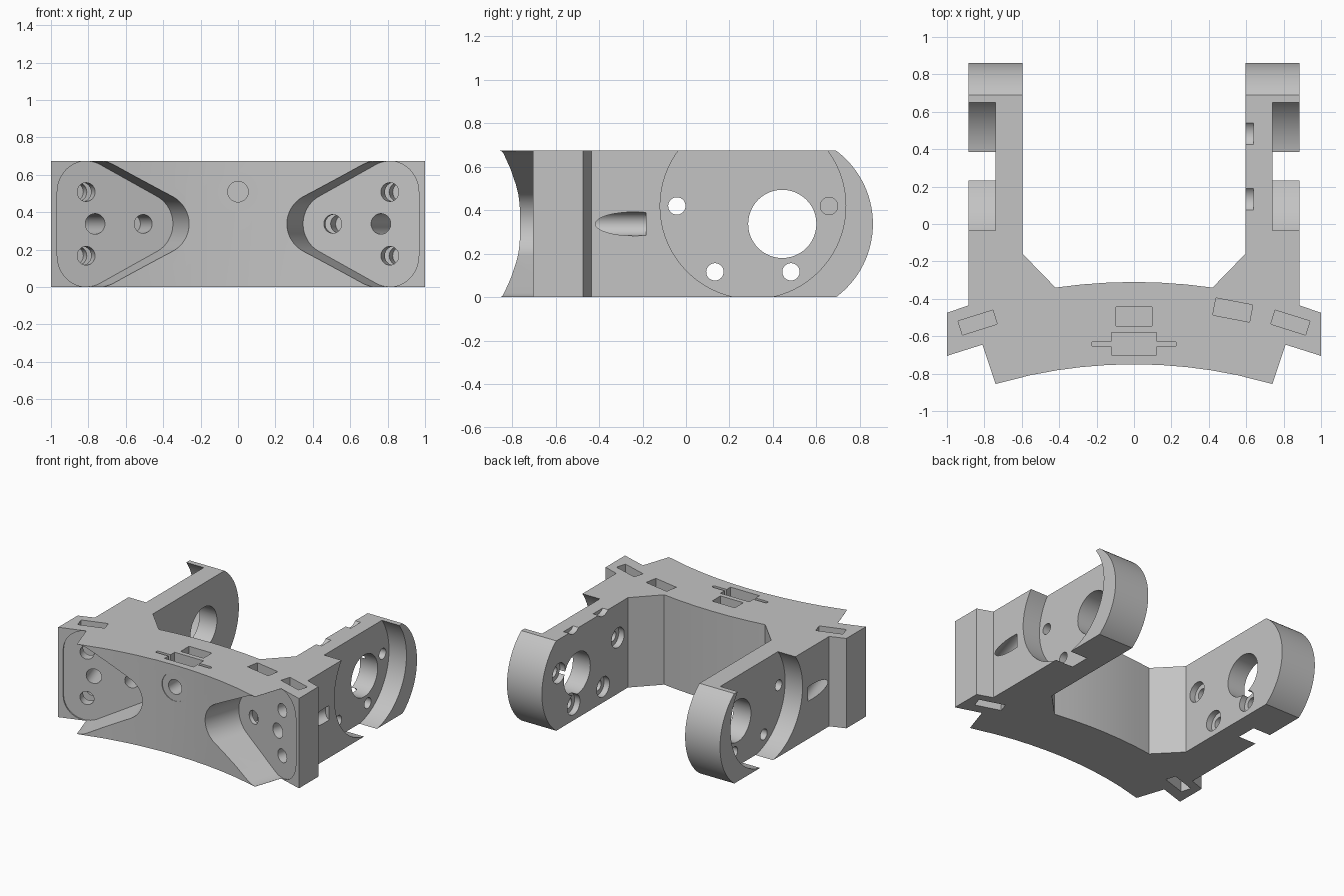
import bpy, bmesh
from math import cos, sin, pi, radians, sqrt
from mathutils import Matrix, Vector

cube = bpy.data.objects.get("Cube")
if cube:
    bpy.data.objects.remove(cube, do_unlink=True)

HEIGHT = 0.675
MID = HEIGHT / 2
TILT = radians(17.5)

grey = bpy.data.materials.new("light_grey")
grey.use_nodes = True
grey.diffuse_color = (0.55, 0.55, 0.55, 1)
grey.node_tree.nodes["Principled BSDF"].inputs["Base Color"].default_value = grey.diffuse_color


def arc(cx, cy, r, a0, a1, n):
    return [(cx + r * cos(radians(a0 + (a1 - a0) * i / n)),
             cy + r * sin(radians(a0 + (a1 - a0) * i / n))) for i in range(n + 1)]


def circle(cx, cy, r, n=48):
    return arc(cx, cy, r, 0, 360, n)[:-1]


def box(w, h, cx=0, cy=0):
    return [(cx + i * w / 2, cy + j * h / 2) for i, j in ((-1, -1), (1, -1), (1, 1), (-1, 1))]


def frame(x_axis, y_axis, origin):
    x, y = Vector(x_axis), Vector(y_axis)
    m = Matrix((x, y, x.cross(y))).transposed().to_4x4()
    m.translation = origin
    return m


def prism(name, points, low, high, matrix=Matrix()):
    """Extrude a flat profile between two local heights."""
    bm = bmesh.new()
    face = bm.faces.new([bm.verts.new((x, y, low)) for x, y in points])
    top = bmesh.ops.extrude_face_region(bm, geom=[face])["geom"]
    verts = [v for v in top if isinstance(v, bmesh.types.BMVert)]
    bmesh.ops.translate(bm, verts=verts, vec=(0, 0, high - low))
    bm.transform(matrix)
    bmesh.ops.recalc_face_normals(bm, faces=bm.faces)
    mesh = bpy.data.meshes.new(name)
    bm.to_mesh(mesh)
    bm.free()
    obj = bpy.data.objects.new(name, mesh)
    bpy.context.collection.objects.link(obj)
    mesh.materials.append(grey)
    return obj


cutters = []


def cut(name, points, low, high, matrix=Matrix(), both=False):
    for side in (1, -1) if both else (1,):
        m = Matrix.Diagonal((side, 1, 1, 1)) @ matrix
        obj = prism(name + "_cutter", points, low, high, m)
        obj.hide_render = True
        cutters.append(obj)


# Bracket outline: curved bridge, angled ears, two arms
def front_y(x):
    return -0.75 + sqrt(2.66 ** 2 - x * x) - 2.66


def back_y(x):
    return -0.31 + sqrt(2.95 ** 2 - x * x) - 2.95


half = [(x, front_y(x)) for x in (0.14, 0.28, 0.41, 0.55, 0.74)]
half += [(0.81, -0.645), (1, -0.705), (1, -0.475), (0.885, -0.435), (0.885, 0.86),
         (0.595, 0.86), (0.595, -0.16)]
half += [(x, back_y(x)) for x in (0.42, 0.28, 0.14)]
outline = [(0, -0.75)] + half + [(0, -0.31)] + [(-x, y) for x, y in reversed(half)]
bracket = prism("mounting_bracket", outline, 0, HEIGHT)

# Rounded arm ends
side_frame = frame((0, 1, 0), (0, 0, 1), (0, 0, 0))
end = arc(0.44, MID, 0.42, -90, 90, 48) + [(1, MID + 0.42), (1, MID - 0.42)]
cut("arm_end", end, -1.1, 1.1, side_frame)

# Round seat, shaft hole and screw holes in each arm
seat = (0.308, 0.42)
cut("motor_seat", circle(*seat, 0.427, 96), 0.74, 1.0, side_frame, True)
cut("shaft_hole", circle(0.443, MID, 0.157), 0.5, 1.0, side_frame, True)
for k in range(6):
    cy = seat[0] + 0.35 * cos(k * pi / 3)
    cz = seat[1] + 0.35 * sin(k * pi / 3)
    if k not in (1, 2):
        cut("arm_screw", circle(cy, cz, 0.04, 32), 0.5, 0.8, side_frame, True)
    cut("arm_counterbore", circle(cy, cz, 0.075, 32), 0.5, 0.64, side_frame, True)

# Tilted rounded-triangle pockets on the front
u = Vector((cos(TILT), -sin(TILT), 0))
normal = u.cross(Vector((0, 0, 1)))
pocket_frame = frame(u, (0, 0, 1), Vector((0.808, -0.645, 0)) - normal * 0.012)
bolts = [(0, 0.508), (-0.32, MID), (0, 0.167)]
spans = [(0, 118), (118, 242), (242, 360)]
triangle = []
for (bx, bz), (a0, a1) in zip(bolts, spans):
    triangle += arc(bx, bz, 0.166, a0, a1, 20)
cut("pocket", triangle, 0, 0.6, pocket_frame, True)
for bx, bz in bolts:
    cut("pocket_bolt", circle(bx, bz, 0.05, 32), -0.21, 0.1, pocket_frame, True)
cut("cable_hole", circle(-0.05, MID, 0.055, 32), -0.45, 0.1, pocket_frame, True)


# Nut slots entering from the top and bottom
def turned(x, y, angle):
    return Matrix.Translation((x, y, 0)) @ Matrix.Rotation(-angle, 4, "Z")


outer = turned(0.836, -0.527, TILT)
cut("ear_nut_top", box(0.195, 0.078), 0.42, 0.8, outer, True)
cut("ear_nut_bottom", box(0.195, 0.078), -0.1, 0.255, outer, True)
cut("inner_nut", box(0.2, 0.093), 0.24, 0.8, turned(0.528, -0.46, radians(10.8)), True)
cut("centre_nut", box(0.19, 0.1, 0, -0.495), 0.41, 0.8)

# Centre bolt on the front and the keyed recess above it
front_frame = frame((1, 0, 0), (0, 0, 1), (0, 0, 0))
cut("centre_bolt", circle(0, 0.51, 0.055, 32), 0.43, 0.9, front_frame)
cut("centre_washer", circle(0, 0.51, 0.105), 0.747, 0.9, front_frame)
cut("key", box(0.24, 0.12, 0, -0.64), 0.595, 0.8)
key_slot = arc(0.216, -0.642, 0.0125, -90, 90, 8) + arc(-0.216, -0.642, 0.0125, 90, 270, 8)
cut("key_slot", key_slot, 0.6, 0.8)

# Carve every cutter out of the bracket
for c in cutters:
    mod = bracket.modifiers.new(c.name, "BOOLEAN")
    mod.operation = "DIFFERENCE"
    mod.solver = "EXACT"
    mod.object = c
bpy.context.view_layer.update()
graph = bpy.context.evaluated_depsgraph_get()
carved = bpy.data.meshes.new_from_object(bracket.evaluated_get(graph))
bracket.modifiers.clear()
bracket.data = carved
for c in cutters:
    bpy.data.objects.remove(c, do_unlink=True)
carved.materials.clear()
carved.materials.append(grey)

# Smooth the round walls and keep the edges crisp
bpy.ops.object.select_all(action="DESELECT")
bracket.select_set(True)
bpy.context.view_layer.objects.active = bracket
bpy.ops.object.shade_smooth_by_angle(angle=radians(20))
